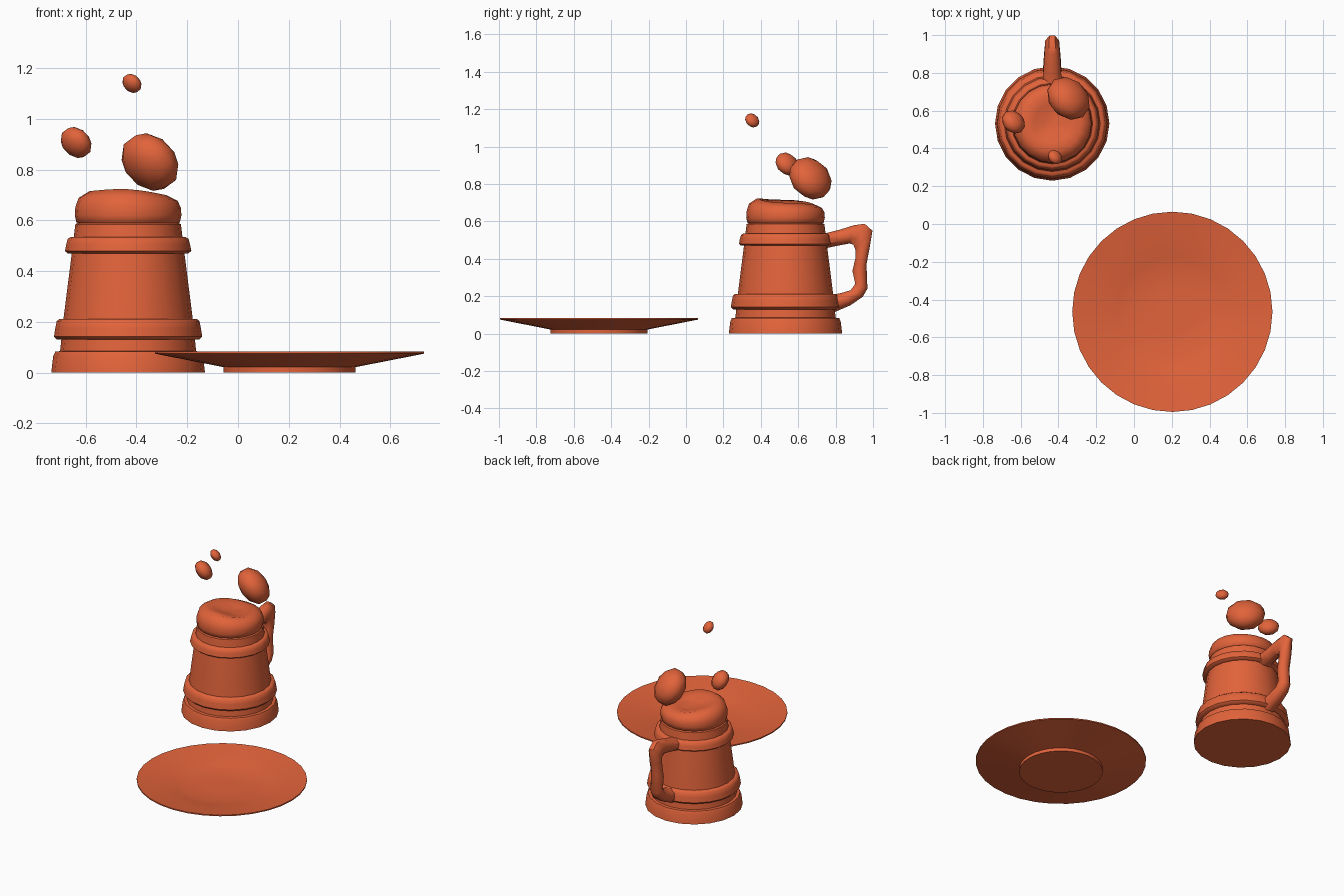
import bpy
import bmesh
from math import sin, cos, pi, radians
from mathutils import Matrix, Vector

if "Cube" in bpy.data.objects:
    bpy.data.objects.remove(bpy.data.objects["Cube"], do_unlink=True)

clay = bpy.data.materials.new("orange_clay")
clay.use_nodes = True
colour = (0.76, 0.125, 0.043, 1)
clay.diffuse_color = colour
clay.node_tree.nodes["Principled BSDF"].inputs["Base Color"].default_value = colour


def finish(name, bm, angle, location=(0, 0, 0)):
    """Turn a bmesh into a shaded object."""
    bmesh.ops.recalc_face_normals(bm, faces=bm.faces)
    mesh = bpy.data.meshes.new(name)
    bm.to_mesh(mesh)
    bm.free()
    mesh.materials.append(clay)
    obj = bpy.data.objects.new(name, mesh)
    obj.location = location
    bpy.context.collection.objects.link(obj)
    bpy.ops.object.select_all(action='DESELECT')
    obj.select_set(True)
    bpy.context.view_layer.objects.active = obj
    bpy.ops.object.shade_smooth_by_angle(angle=radians(angle))
    return obj


def loft(rings):
    """Skin a list of point rings and cap both ends."""
    bm = bmesh.new()
    loops = [[bm.verts.new(p) for p in ring] for ring in rings]
    n = len(loops[0])
    for a, b in zip(loops, loops[1:]):
        for i in range(n):
            j = (i + 1) % n
            bm.faces.new((a[i], a[j], b[j], b[i]))
    bm.faces.new(loops[0][::-1])
    bm.faces.new(loops[-1])
    return bm


def lathe(profile, sides, lift=None):
    """Spin (radius, height) points; lift varies the height by angle."""
    rings = []
    for r, z, *weight in profile:
        ring = []
        for i in range(sides):
            t = 2 * pi * i / sides
            dz = weight[0] * lift(t) if lift else 0
            ring.append((r * cos(t), r * sin(t), z + dz))
        rings.append(ring)
    return loft(rings)


MUG = (-0.433, 0.532, 0)
SIDES = 20

# Tankard body with a flared foot and tapering wall
finish("mug_body", lathe([
    (0.303, 0), (0.295, 0.066), (0.287, 0.083), (0.268, 0.085),
    (0.255, 0.21), (0.222, 0.47), (0.208, 0.585), (0.19, 0.595)], SIDES), 35, MUG)

# Two rounded hoops
for name, z, r, h in (("lower_hoop", 0.13, 0.292, 0.082), ("upper_hoop", 0.47, 0.249, 0.064)):
    finish(name, lathe([
        (r - 0.05, z), (r - 0.012, z), (r, z + 0.15 * h), (r - 0.005, z + 0.55 * h),
        (r - 0.011, z + 0.9 * h), (r - 0.022, z + h), (r - 0.06, z + h)], SIDES), 50, MUG)

# Uneven foam head, highest at the front
finish("foam", lathe([
    (0.185, 0.582, 0), (0.204, 0.593, 0), (0.21, 0.62, 0), (0.208, 0.65, 0.2),
    (0.195, 0.68, 0.7), (0.152, 0.702, 1), (0.10, 0.69, 1), (0.05, 0.682, 0.5),
    (0.015, 0.68, 0.2)], SIDES,
    lambda t: 0.005 - 0.013 * sin(t) - 0.008 * cos(t) + 0.003 * sin(3 * t)), 60, MUG)

# Handle: outer (y, z), inner (y, z), half width
handle = [
    ((0.74, 0.535), (0.74, 0.455), 0.052), ((0.82, 0.555), (0.82, 0.472), 0.046),
    ((0.90, 0.58), (0.875, 0.482), 0.042), ((0.955, 0.587), (0.895, 0.475), 0.039),
    ((0.997, 0.55), (0.905, 0.45), 0.037), ((0.982, 0.46), (0.905, 0.40), 0.037),
    ((0.965, 0.37), (0.89, 0.335), 0.037), ((0.97, 0.24), (0.905, 0.265), 0.038),
    ((0.945, 0.197), (0.88, 0.232), 0.041), ((0.88, 0.152), (0.83, 0.217), 0.046),
    ((0.76, 0.10), (0.74, 0.20), 0.052)]
rings = []
for outer, inner, half in handle:
    o, i = Vector((0, *outer)), Vector((0, *inner))
    mid, reach = (o + i) / 2, (o - i) / 2
    ring = []
    for k in range(8):
        t = pi / 8 + k * pi / 4
        ring.append(mid + (reach * cos(t) + Vector((half * sin(t), 0, 0))) / cos(pi / 8))
    rings.append(ring)
finish("handle", loft(rings), 50, (MUG[0], 0, 0))

# Flying foam drops, flattened along one diagonal
squash = Matrix.Scale(0.7, 4, Vector((1, 1, 1)).normalized())
for name, place, size in (
        ("large_drop", (-0.347, 0.665, 0.83), 0.126),
        ("middle_drop", (-0.638, 0.54, 0.907), 0.068),
        ("small_drop", (-0.418, 0.354, 1.14), 0.042)):
    bm = bmesh.new()
    bmesh.ops.create_icosphere(bm, subdivisions=2, radius=size, matrix=squash)
    finish(name, bm, 45, place)

# Shallow dish on a low round foot
finish("plate", lathe([
    (0.26, 0), (0.26, 0.022), (0.53, 0.075), (0.53, 0.083), (0.40, 0.063),
    (0.29, 0.044), (0.24, 0.032), (0.10, 0.03), (0.02, 0.03)], 32), 35, (0.203, -0.465, 0))
